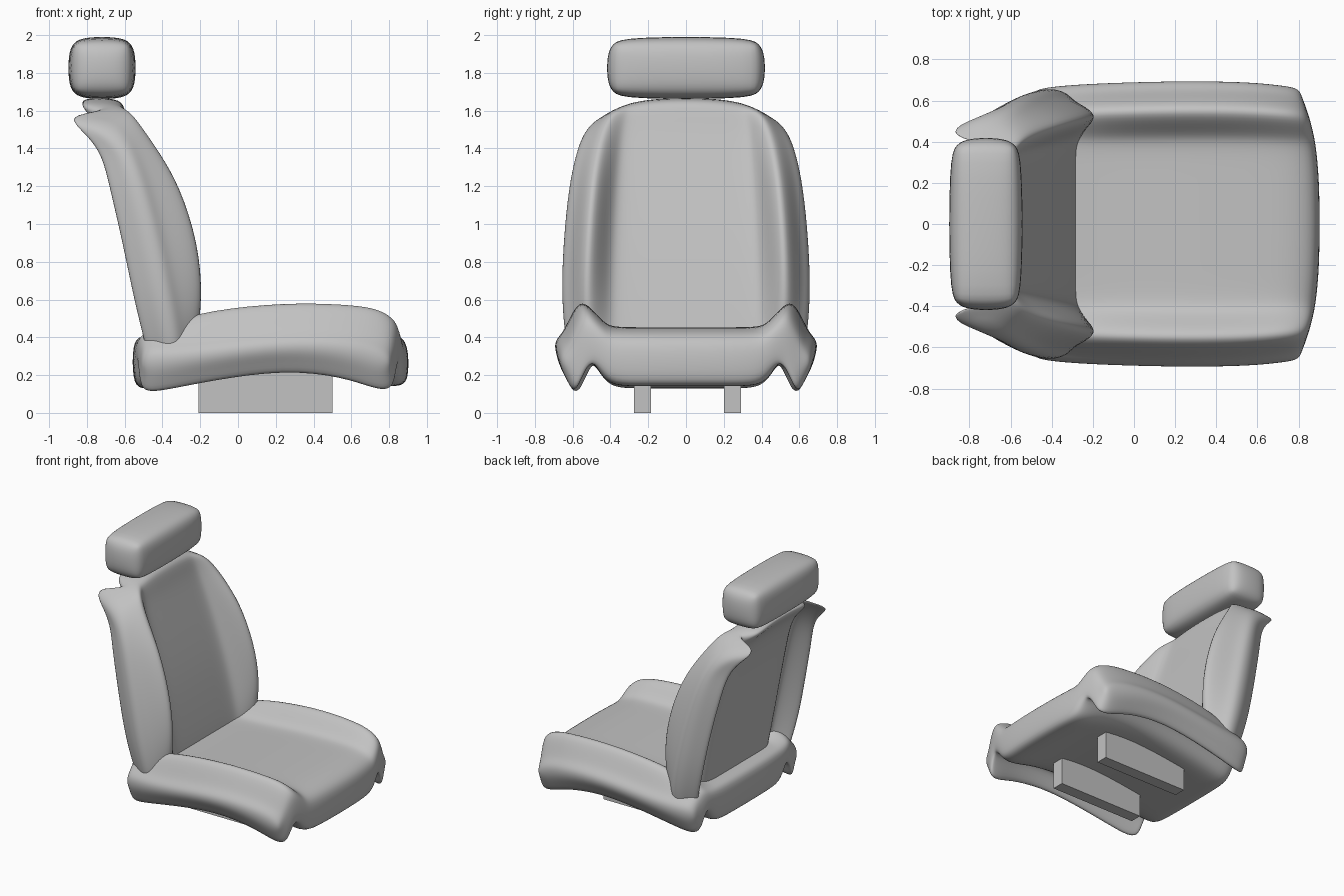
import bpy, bmesh
from mathutils import Vector

if "Cube" in bpy.data.objects:
    bpy.data.objects.remove(bpy.data.objects["Cube"])

grey = bpy.data.materials.new("seat grey")
grey.use_nodes = True
COLOR = (0.54, 0.54, 0.54, 1)
grey.diffuse_color = COLOR
grey.node_tree.nodes["Principled BSDF"].inputs["Base Color"].default_value = COLOR


def add_object(name, bm, levels=0):
    bmesh.ops.recalc_face_normals(bm, faces=bm.faces)
    mesh = bpy.data.meshes.new(name)
    bm.to_mesh(mesh)
    bm.free()
    mesh.materials.append(grey)
    obj = bpy.data.objects.new(name, mesh)
    bpy.context.collection.objects.link(obj)
    if levels:
        sub = obj.modifiers.new("smooth", "SUBSURF")
        sub.levels = sub.render_levels = levels
        for p in mesh.polygons:
            p.use_smooth = True
    return obj


def half_profile(w, panel, bolster, seam, tip, back):
    """Padded half section: panel, bolster, seam, outer roll, notch, underside."""
    mid = (seam + tip) / 2
    notch = back + (panel - back) * 0.55
    return [(0, panel), (0.35 * w, panel), (0.55 * w, panel),
            (0.63 * w, panel + 0.15 * (bolster - panel)),
            (0.73 * w, panel + 0.8 * (bolster - panel)), (0.82 * w, bolster + 0.015),
            (0.9 * w, seam + 0.45 * (bolster - seam)), (0.95 * w, seam),
            (1.01 * w, seam - 0.04), (1.01 * w, mid),
            (0.95 * w, tip + 0.04), (0.89 * w, tip - 0.04), (0.83 * w, tip + 0.06),
            (0.76 * w, notch), (0.68 * w, back + 0.06), (0.59 * w, back),
            (0.35 * w, back), (0, back)]


def loft(name, stations, place):
    """Skin the mirrored half profiles and close both ends with quad strips."""
    bm = bmesh.new()
    rings = []
    for along, bow, *shape in stations:
        half = half_profile(*shape)
        full = half + [(-u, v) for u, v in half[-2:0:-1]]
        w = shape[0]
        rings.append([bm.verts.new(place(along + bow * (1 - min(1, abs(u / w) ** 3)), u, v))
                      for u, v in full])
    n = len(rings[0])
    for a, b in zip(rings, rings[1:]):
        for i in range(n):
            j = (i + 1) % n
            bm.faces.new((a[i], a[j], b[j], b[i]))
    last = n // 2
    for ring in (rings[0], rings[-1]):
        for i in range(last // 2):
            bm.faces.new((ring[i], ring[i + 1], ring[last - i - 1], ring[last - i]))
            a, b = -i % n, -(i + 1) % n
            bm.faces.new((ring[a], ring[b], ring[(last + i + 1) % n], ring[last + i]))
    return add_object(name, bm, 2)


# Cushion: along x, bow, width, panel, bolster, seam, underside tip, underside
loft("seat_cushion", [
    (-0.51, -0.05, 0.62, 0.37, 0.38, 0.33, 0.16, 0.17),
    (-0.47, -0.05, 0.65, 0.41, 0.42, 0.36, 0.12, 0.12),
    (-0.38, -0.02, 0.665, 0.42, 0.47, 0.36, 0.13, 0.14),
    (-0.15, 0, 0.68, 0.42, 0.55, 0.38, 0.18, 0.18),
    (0.25, 0, 0.69, 0.45, 0.59, 0.43, 0.24, 0.23),
    (0.55, 0.02, 0.685, 0.455, 0.58, 0.42, 0.2, 0.2),
    (0.7, 0.06, 0.67, 0.45, 0.56, 0.39, 0.14, 0.14),
    (0.77, 0.1, 0.66, 0.41, 0.51, 0.36, 0.13, 0.14),
    (0.805, 0.1, 0.645, 0.34, 0.44, 0.33, 0.18, 0.18),
], lambda a, u, v: Vector((a, u, v)))

# Backrest: along z, bow, width, panel, bolster, seam, rear tip, rear panel
loft("backrest", [
    (0.27, 0, 0.60, -0.27, -0.27, -0.29, -0.46, -0.42),
    (0.36, 0, 0.63, -0.27, -0.23, -0.28, -0.48, -0.44),
    (0.6, 0, 0.655, -0.32, -0.18, -0.32, -0.54, -0.48),
    (0.9, 0, 0.645, -0.39, -0.20, -0.38, -0.60, -0.54),
    (1.2, 0, 0.615, -0.48, -0.30, -0.46, -0.67, -0.61),
    (1.36, 0.03, 0.58, -0.54, -0.41, -0.52, -0.71, -0.66),
    (1.45, 0.07, 0.55, -0.58, -0.49, -0.57, -0.79, -0.72),
    (1.51, 0.11, 0.515, -0.60, -0.55, -0.62, -0.87, -0.82),
    (1.55, 0.12, 0.47, -0.63, -0.60, -0.67, -0.85, -0.84),
], lambda a, u, v: Vector((v, u, a)))


def box(name, center, size, bevel=0, crown=0, levels=0):
    """Box with optional rounded edges and ends that taper along y."""
    bm = bmesh.new()
    bmesh.ops.create_cube(bm, size=1)
    for v in bm.verts:
        v.co = Vector(c * s for c, s in zip(v.co, size))
    if bevel:
        bmesh.ops.bevel(bm, geom=bm.edges[:], offset=bevel, segments=2,
                        profile=0.5, affect="EDGES")
    for v in bm.verts:
        taper = 1 - crown * abs(2 * v.co.y / size[1]) ** 3
        v.co = Vector((v.co.x * taper, v.co.y, v.co.z * taper)) + Vector(center)
    return add_object(name, bm, levels)


# Headrest pillow
box("headrest", (-0.72, 0, 1.826), (0.385, 0.84, 0.355), 0.1, 0.14, 2)

# Floor rails
for side, y in (("left", 0.245), ("right", -0.23)):
    box(side + "_rail", (0.145, y, 0.13), (0.71, 0.09, 0.26))
